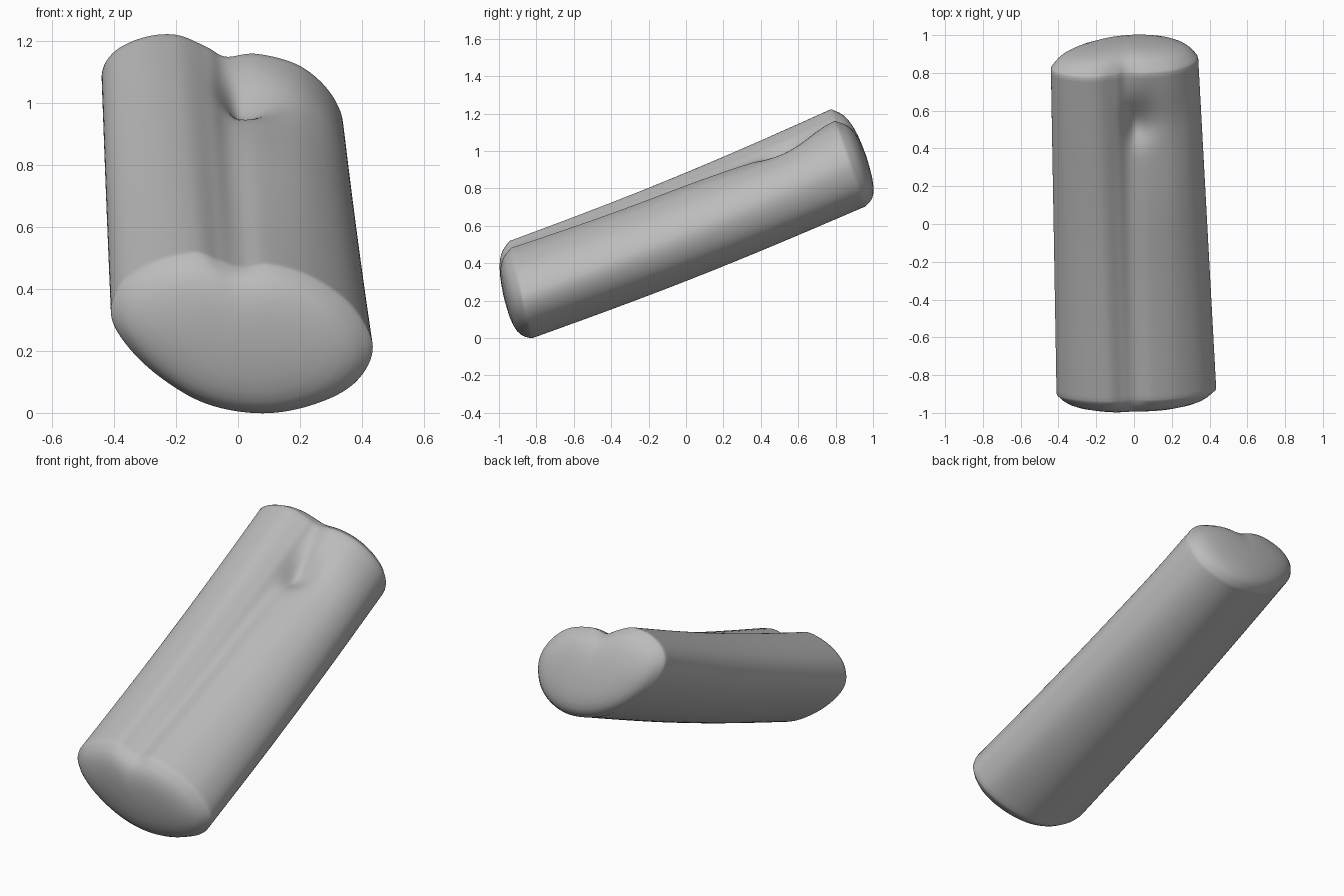
import bpy, bmesh, math
from mathutils import Vector

if "Cube" in bpy.data.objects:
    bpy.data.objects.remove(bpy.data.objects["Cube"], do_unlink=True)

# Cross-sections (x, z) at the low front end and the raised back end
FRONT = [(-.41, .32), (-.375, .42), (-.27, .49), (-.14, .52), (-.06, .493), (.01, .472),
         (.1, .482), (.24, .44), (.37, .345), (.435, .215), (.38, .1), (.25, .03),
         (.08, 0), (-.1, .03), (-.25, .115), (-.36, .22)]
BACK = [(-.44, 1.08), (-.405, 1.16), (-.31, 1.21), (-.2, 1.22), (-.1, 1.18), (-.04, 1.15),
        (.06, 1.16), (.2, 1.12), (.3, 1.03), (.34, .92), (.3, .80), (.2, .725),
        (.06, .70), (-.12, .74), (-.28, .84), (-.4, .97)]
STEPS, RINGS = 8, 72


def smooth_loop(points):
    """Closed Catmull-Rom curve through the points."""
    out, n = [], len(points)
    for i in range(n):
        a, b, c, d = (Vector(points[(i + k) % n]) for k in (-1, 0, 1, 2))
        for s in range(STEPS):
            t = s / STEPS
            out.append(.5 * (2 * b + (c - a) * t + (2 * a - 5 * b + 4 * c - d) * t ** 2
                             + (3 * b - a - 3 * c + d) * t ** 3))
    return out


def bell(v, centre, low, high):
    w = low if v < centre else high
    return math.exp(-((v - centre) / w) ** 2)


front, back = smooth_loop(FRONT), smooth_loop(BACK)


def section(t):
    """Tilted ring at t, with the sagging right lobe and the pit in the groove."""
    by, bz = -.82 + 1.77 * t, .70 * t
    tilt = .23 + .11 * t
    ring = []
    for f, b in zip(front, back):
        x, z = f.lerp(b, t)
        y = by - tilt * (z - bz)
        top = min(1, max(0, (z - bz - .24) / .16))
        arch = math.sin(math.pi * t)
        z -= .02 * arch
        z -= top * bell(x, .06, .1, .22) * (.012 * arch + .033 * bell(t, .83, .18, .09))
        z -= top * .065 * bell(x, .01, .05, .09) * bell(t, .85, .06, .07)
        ring.append(Vector((x, y, z)))
    return ring


# Domed end rings: (scale, outward offset)
CAP = [(.992, .009), (.97, .021), (.93, .04), (.87, .058), (.78, .073),
       (.65, .086), (.45, .096), (.22, .101)]


def soften(ring):
    """Blur a ring along its length so that the notch fades."""
    n = len(ring)
    return [sum((ring[(i + k) % n] for k in range(-3, 4)), Vector()) / 7 for i in range(n)]


def cap(ring, outward):
    mid = Vector([(min(p[k] for p in ring) + max(p[k] for p in ring)) / 2 for k in range(3)])
    rings = []
    for s, d in CAP:
        rings.append([mid + (p - mid) * s + outward * d for p in ring])
        ring = soften(ring)
    return rings, mid + outward * .103


body = [section(i / RINGS) for i in range(RINGS + 1)]
front_cap, front_tip = cap(body[0], Vector((0, -.927, -.375)))
back_cap, back_tip = cap(body[-1], Vector((0, 1, .1)))
rings = front_cap[::-1] + body + back_cap

# Skin the rings
bm = bmesh.new()
loops = [[bm.verts.new(p) for p in r] for r in rings]
n = len(front)
for a, b in zip(loops, loops[1:]):
    for i in range(n):
        j = (i + 1) % n
        bm.faces.new((a[i], a[j], b[j], b[i]))
for loop, tip in ((loops[0], front_tip), (loops[-1], back_tip)):
    v = bm.verts.new(tip)
    for i in range(n):
        bm.faces.new((loop[i], loop[(i + 1) % n], v))
bmesh.ops.recalc_face_normals(bm, faces=bm.faces)

mesh = bpy.data.meshes.new("grooved_log")
bm.to_mesh(mesh)
bm.free()
log = bpy.data.objects.new("grooved_log", mesh)
bpy.context.collection.objects.link(log)

# Plain grey material
grey = bpy.data.materials.new("light_grey")
grey.use_nodes = True
colour = (.5, .5, .5, 1)
grey.diffuse_color = colour
grey.node_tree.nodes["Principled BSDF"].inputs["Base Color"].default_value = colour
mesh.materials.append(grey)

bpy.ops.object.select_all(action='DESELECT')
log.select_set(True)
bpy.context.view_layer.objects.active = log
bpy.ops.object.shade_smooth_by_angle(angle=math.radians(50))
